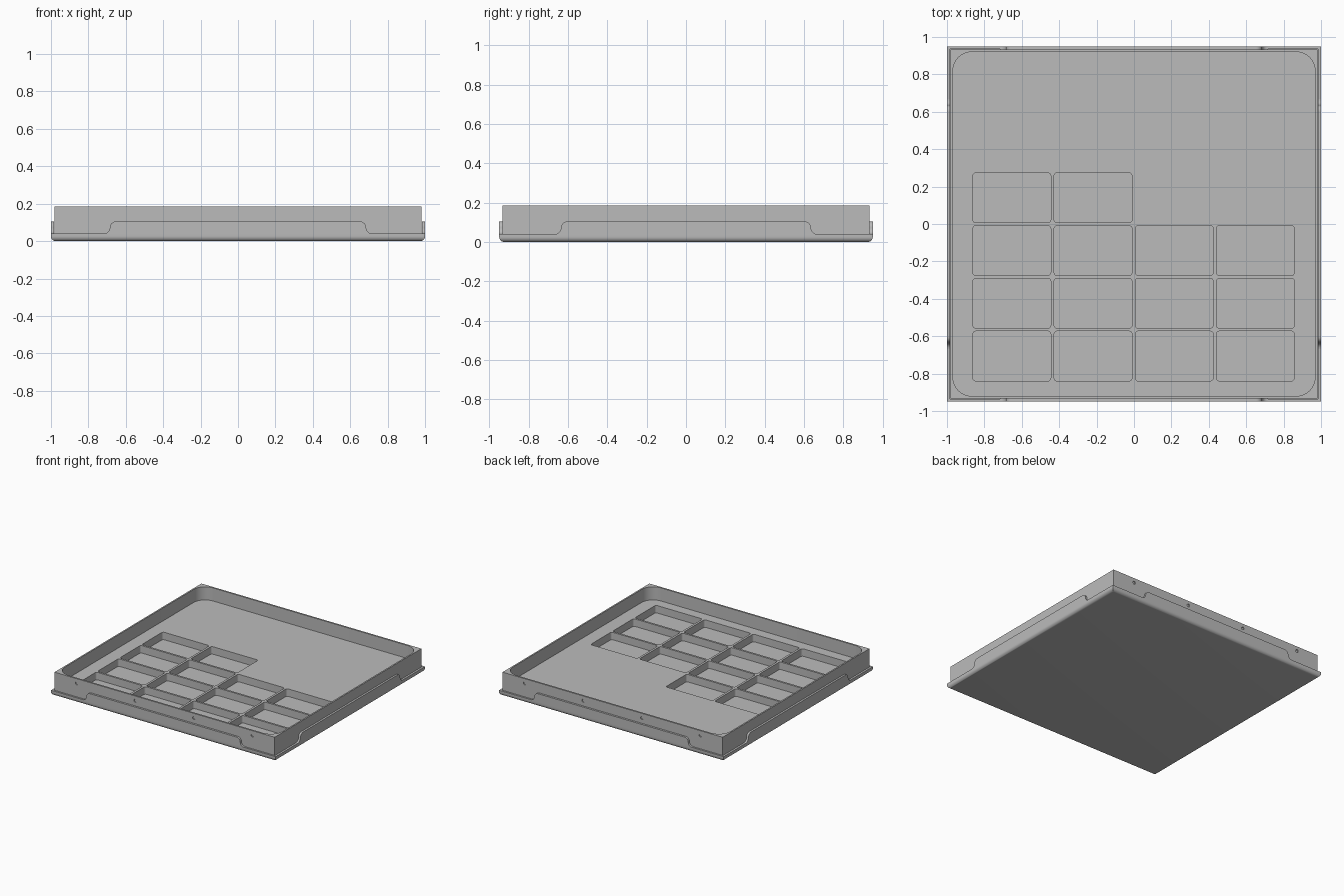
import bpy, bmesh
from math import sin, cos, pi, radians
from mathutils import Matrix

default = bpy.data.objects.get("Cube")
if default:
    bpy.data.objects.remove(default, do_unlink=True)

grey = bpy.data.materials.new("light_grey")
grey.use_nodes = True
COLOUR = (0.5, 0.5, 0.5, 1)
grey.diffuse_color = COLOUR
for node in grey.node_tree.nodes:
    if node.type == 'BSDF_PRINCIPLED':
        node.inputs["Base Color"].default_value = COLOUR


def rounded_rect(cx, cy, hx, hy, r, n=8):
    """Counter-clockwise rectangle outline with arc corners."""
    if r == 0:
        return [(cx - hx, cy - hy), (cx + hx, cy - hy), (cx + hx, cy + hy), (cx - hx, cy + hy)]
    pts = []
    for q, (sx, sy) in enumerate([(1, 1), (-1, 1), (-1, -1), (1, -1)]):
        for i in range(n + 1):
            a = (q + i / n) * pi / 2
            pts.append((cx + sx * (hx - r) + r * cos(a), cy + sy * (hy - r) + r * sin(a)))
    return pts


def prism(bm, pts, z0, z1, matrix=Matrix()):
    """Extrude an outline between two heights, then place it."""
    low = [bm.verts.new(matrix @ Matrix.Translation((x, y, z0)).translation) for x, y in pts]
    high = [bm.verts.new(matrix @ Matrix.Translation((x, y, z1)).translation) for x, y in pts]
    bm.faces.new(low[::-1])
    bm.faces.new(high)
    for i in range(len(pts)):
        j = (i + 1) % len(pts)
        bm.faces.new((low[i], low[j], high[j], high[i]))


def make(name, bm):
    bmesh.ops.recalc_face_normals(bm, faces=bm.faces)
    mesh = bpy.data.meshes.new(name)
    bm.to_mesh(mesh)
    bm.free()
    obj = bpy.data.objects.new(name, mesh)
    bpy.context.collection.objects.link(obj)
    return obj


def cut(obj, bm):
    """Subtract the cutter shape and discard it."""
    cutter = make("cutter", bm)
    cutter.hide_render = True
    mod = obj.modifiers.new("cut", 'BOOLEAN')
    mod.operation, mod.solver, mod.object = 'DIFFERENCE', 'EXACT', cutter
    bpy.context.view_layer.update()
    result = bpy.data.meshes.new_from_object(obj.evaluated_get(bpy.context.evaluated_depsgraph_get()))
    obj.modifiers.clear()
    obj.data = result
    bpy.data.objects.remove(cutter, do_unlink=True)


def finish(obj):
    obj.data.materials.clear()
    obj.data.materials.append(grey)
    obj.data.shade_smooth()
    obj.data.set_sharp_from_angle(angle=radians(30))


BODY_X, BODY_Y = 0.98, 0.934
OUT_X, OUT_Y = 1.0, 0.95
DECK, TOP = 0.08, 0.185
LIP, TAB_TOP, SHEET = 0.04, 0.105, 0.016

# Tray body with a wide recess
bm = bmesh.new()
prism(bm, rounded_rect(0, 0, BODY_X, BODY_Y, 0), 0.012, TOP)
tray = make("tray_body", bm)

bm = bmesh.new()
prism(bm, rounded_rect(0, 0, 0.968, 0.92, 0.1), DECK, TOP + 0.1)
cut(tray, bm)

# Pockets in the deck: three full rows and a half row
bm = bmesh.new()
for row, count in enumerate((4, 4, 4, 2)):
    for col in range(count):
        outline = rounded_rect(-0.653 + 0.434 * col, -0.706 + 0.282 * row, 0.208, 0.133, 0.015, 4)
        prism(bm, outline, 0.02, DECK + 0.05)
cut(tray, bm)

# Shallow round holes along the front and back walls
bm = bmesh.new()
for side in (-1, 1):
    for x in (-0.782, -0.261, 0.261, 0.782):
        place = Matrix.Translation((x, side * BODY_Y, 0.147)) @ Matrix.Rotation(pi / 2, 4, 'X')
        bmesh.ops.create_cone(bm, cap_ends=True, segments=20, radius1=0.012,
                              radius2=0.012, depth=0.016, matrix=place)
cut(tray, bm)
finish(tray)

# Outer base pan with rounded lower edges
bm = bmesh.new()
prism(bm, rounded_rect(0, 0, OUT_X, OUT_Y, 0), 0, LIP)
bottom = [e for e in bm.edges if all(v.co.z < 0.001 for v in e.verts)]
bmesh.ops.bevel(bm, geom=bottom, offset=0.026, segments=6, profile=0.5, affect='EDGES')
pan = make("base_pan", bm)

bm = bmesh.new()
prism(bm, rounded_rect(0, 0, OUT_X - SHEET, OUT_Y - SHEET + 0.002, 0), 0.012, LIP + 0.1)
cut(pan, bm)
finish(pan)


# Raised side tabs with S-shaped ends
def tab_outline(half):
    r = (TAB_TOP - LIP) / 2
    arc = [i / 6 * pi / 2 for i in range(7)]
    right = [(half + r - r * sin(a), LIP + r - r * cos(a)) for a in arc]
    right += [(half - r + r * cos(a), LIP + r + r * sin(a)) for a in arc[1:]]
    return right + [(-x, z) for x, z in reversed(right)]


for name, half, reach, turn in (("front_tab", 0.685, OUT_Y, 0), ("left_tab", 0.635, OUT_X, 1),
                                ("back_tab", 0.685, OUT_Y, 2), ("right_tab", 0.635, OUT_X, 3)):
    bm = bmesh.new()
    upright = Matrix.Rotation(turn * pi / 2, 4, 'Z') @ Matrix.Rotation(pi / 2, 4, 'X')
    prism(bm, tab_outline(half), reach - SHEET, reach, upright)
    finish(make(name, bm))
